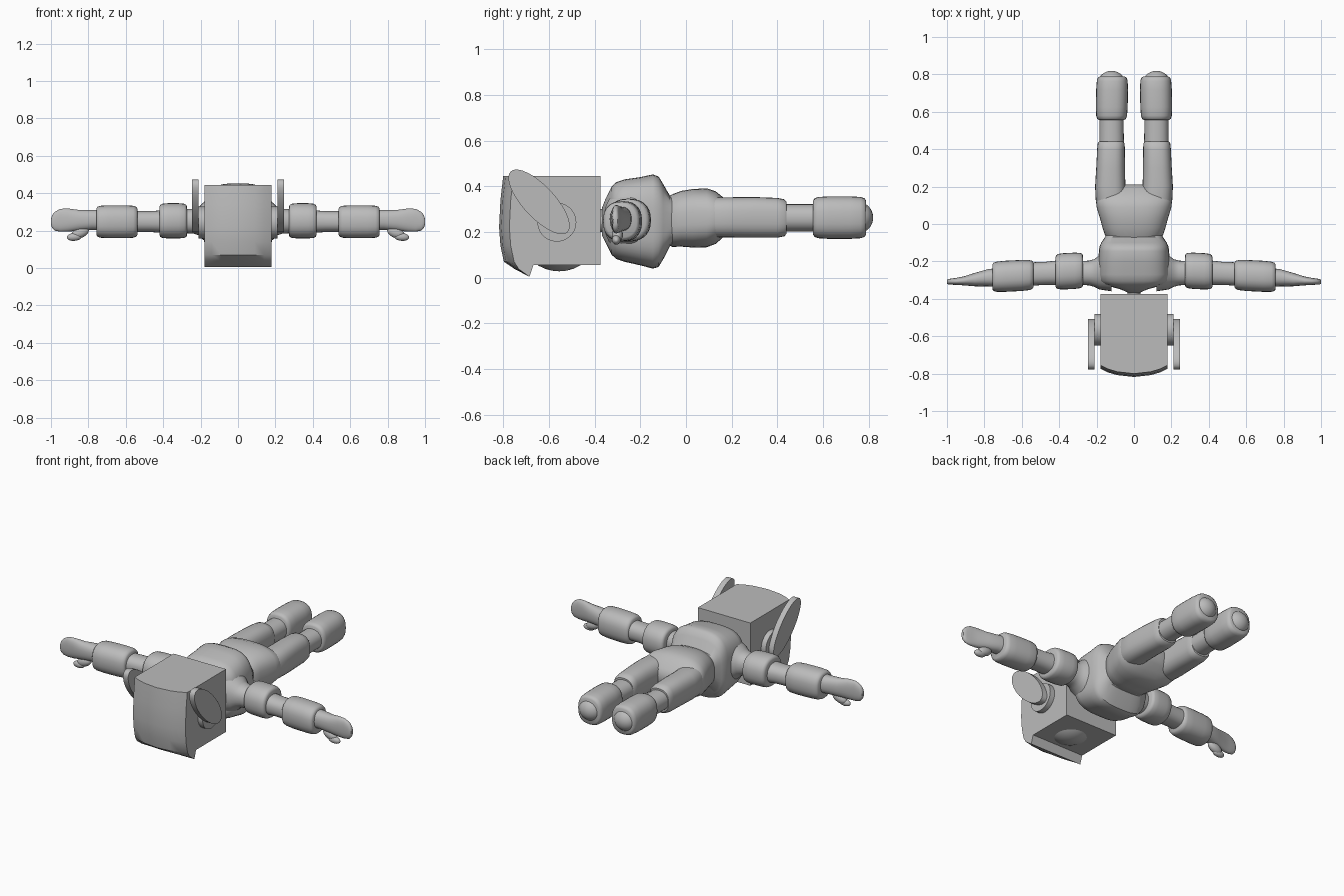
import bpy, bmesh, math
from mathutils import Matrix, Vector

if "Cube" in bpy.data.objects:
    bpy.data.objects.remove(bpy.data.objects["Cube"])

grey = bpy.data.materials.new("plain grey")
grey.diffuse_color = (0.5, 0.5, 0.5, 1)
grey.use_nodes = True
grey.node_tree.nodes["Principled BSDF"].inputs["Base Color"].default_value = grey.diffuse_color


def finish(name, bm, mirror=False, angle=40):
    bmesh.ops.recalc_face_normals(bm, faces=bm.faces)
    me = bpy.data.meshes.new(name)
    bm.to_mesh(me)
    bm.free()
    ob = bpy.data.objects.new(name, me)
    bpy.context.collection.objects.link(ob)
    me.materials.append(grey)
    if mirror:
        ob.modifiers.new("mirror", 'MIRROR')
    bpy.ops.object.select_all(action='DESELECT')
    ob.select_set(True)
    bpy.context.view_layer.objects.active = ob
    bpy.ops.object.shade_smooth_by_angle(angle=math.radians(angle))
    return ob


def skin(bm, rings):
    n = len(rings[0])
    for a, b in zip(rings, rings[1:]):
        for i in range(n):
            j = (i + 1) % n
            bm.faces.new((a[i], a[j], b[j], b[i]))
    bm.faces.new(rings[0])
    bm.faces.new(rings[-1][::-1])


def loft(name, axis, stations, power=2, mirror=False, n=28):
    """Stations: (position along axis, centre across, centre z, half across, half z)."""
    bm = bmesh.new()
    rings = []
    for p, c, cz, h, hz in stations:
        ring = []
        for i in range(n):
            t = 2 * math.pi * i / n
            u, v = math.cos(t), math.sin(t)
            u = math.copysign(abs(u) ** (2 / power), u) * h + c
            v = math.copysign(abs(v) ** (2 / power), v) * hz + cz
            ring.append(bm.verts.new((p, u, v) if axis == 'x' else (u, p, v)))
        rings.append(ring)
    skin(bm, rings)
    return finish(name, bm, mirror)


def sleeve(name, axis, p0, p1, c0, c1, z, h, hz, power=2):
    """Padded tube with rounded ends and a slight belly."""
    st = []
    for f, s in ((0, .80), (.03, .91), (.1, .97), (.3, 1), (.7, 1), (.9, .97), (.97, .91), (1, .80)):
        st.append((p0 + (p1 - p0) * f, c0 + (c1 - c0) * f, z, h * s, hz * s))
    return loft(name, axis, st, power, True)


def ball(name, centre, size, turn=0, mirror=False):
    bm = bmesh.new()
    m = Matrix.Translation(centre) @ Matrix.Rotation(turn, 4, 'Y') @ Matrix.Diagonal((*size, 1))
    bmesh.ops.create_uvsphere(bm, u_segments=28, v_segments=16, radius=1, matrix=m)
    return finish(name, bm, mirror)


# helmet: side profile swept across x, crown domed towards the middle
bm = bmesh.new()
sections = []
for x, dome in ((-.18, .045), (-.14, .025), (-.09, .01), (0, 0), (.09, .01), (.14, .025), (.18, .045)):
    prof = [(-.374, .444), (-.80 + dome, .444), (-.812 + dome, .34), (-.818 + dome, .22),
            (-.812 + dome, .14), (-.797 + dome, .07), (-.75 + dome * .4, .038), (-.685, .004),
            (-.668, .055), (-.374, .055)]
    sections.append([bm.verts.new((x, y, z)) for y, z in prof])
skin(bm, sections)
finish("helmet", bm, angle=35)

# rounded face showing below the brim
ball("face", (0, -.555, .17), (.155, .16, .142))


# ear hub and tilted ear plate
def disc(name, x0, x1, y, z, a, b, tilt):
    bm = bmesh.new()
    m = (Matrix.Translation(((x0 + x1) / 2, y, z)) @ Matrix.Rotation(tilt, 4, 'X')
         @ Matrix.Diagonal((1, a, b, 1)) @ Matrix.Rotation(math.pi / 2, 4, 'Y'))
    bmesh.ops.create_cone(bm, cap_ends=True, segments=40, radius1=1, radius2=1, depth=x1 - x0, matrix=m)
    return finish(name, bm, True)


disc("ear_hub", .17, .212, -.565, .243, .085, .085, 0)
disc("ear_plate", .210, .245, -.643, .332, .182, .07, math.radians(-47))

# neck and chest
loft("neck", 'y', [(-.40, 0, .25, .035, .05), (-.365, 0, .25, .035, .05), (-.32, 0, .25, .10, .12)])
loft("chest", 'y', [
    (-.368, 0, .245, .03, .06), (-.35, 0, .25, .07, .10), (-.325, 0, .25, .16, .15),
    (-.305, 0, .25, .185, .168), (-.27, 0, .25, .192, .18), (-.20, 0, .247, .19, .193),
    (-.145, 0, .246, .188, .206), (-.12, 0, .245, .184, .198), (-.10, 0, .245, .175, .165),
    (-.07, 0, .248, .155, .11), (-.03, 0, .25, .14, .10)], 3.2, n=48)

# hips
loft("hips", 'y', [
    (-.09, 0, .25, .13, .10), (-.06, 0, .25, .155, .115), (-.02, 0, .258, .168, .122),
    (.03, 0, .26, .182, .128), (.09, 0, .262, .20, .129), (.13, 0, .263, .204, .115),
    (.16, 0, .264, .19, .09), (.19, 0, .265, .13, .06), (.21, 0, .265, .05, .03)], 2.7, n=48)

# legs
loft("thigh", 'y', [
    (.06, .105, .264, .075, .08), (.13, .122, .264, .083, .088), (.20, .127, .264, .081, .088),
    (.30, .125, .264, .077, .089), (.40, .123, .262, .074, .087), (.43, .122, .262, .072, .081),
    (.44, .122, .262, .066, .07)], 2.6, True)
loft("knee", 'y', [(.42, .12, .262, .066, .06), (.58, .12, .262, .064, .06)], 2.2, True)
sleeve("boot", 'y', .556, .788, .12, .116, .263, .085, .093, 2.5)
ball("foot", (.12, .755, .263), (.072, .064, .068), 0, True)

# arms
loft("shoulder", 'x', [
    (.12, -.25, .25, .11, .14), (.185, -.258, .25, .092, .10), (.21, -.262, .25, .075, .075),
    (.24, -.262, .25, .066, .066), (.31, -.262, .25, .063, .063)], 2.2, True)
sleeve("upper_arm", 'x', .272, .42, -.248, -.255, .252, .097, .094, 2.3)
loft("elbow", 'x', [(.40, -.26, .248, .066, .06), (.47, -.264, .248, .062, .056),
                    (.57, -.268, .248, .062, .056)], 2.3, True)
sleeve("forearm", 'x', .538, .757, -.272, -.283, .247, .083, .088, 2.4)

# hands
loft("hand", 'x', [
    (.72, -.285, .257, .05, .055), (.78, -.287, .257, .046, .053), (.85, -.297, .255, .036, .055),
    (.91, -.304, .256, .024, .062), (.95, -.307, .255, .019, .061), (.98, -.308, .25, .016, .05),
    (.994, -.309, .248, .014, .034), (1.0, -.309, .247, .01, .016)], 2.3, True)
ball("thumb_base", (.845, -.30, .188), (.05, .024, .028), math.radians(22), True)
ball("thumb", (.875, -.305, .166), (.04, .019, .021), math.radians(5), True)
